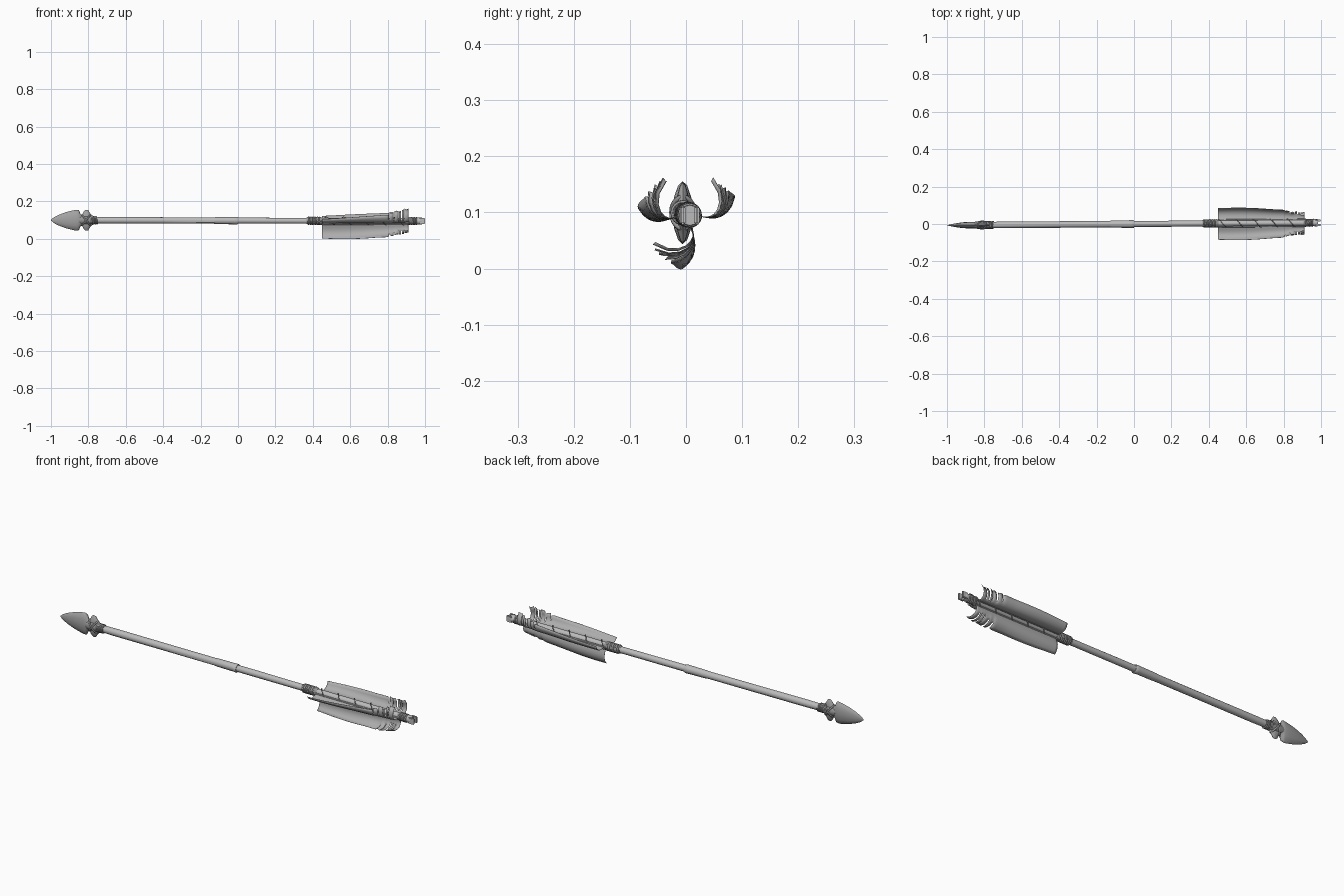
import bpy, bmesh, random
from math import sin, cos, pi, radians, copysign

if "Cube" in bpy.data.objects:
    bpy.data.objects.remove(bpy.data.objects["Cube"])

random.seed(4)


def tone(name, g):
    m = bpy.data.materials.new(name)
    m.diffuse_color = (g, g, g, 1)
    m.use_nodes = True
    m.node_tree.nodes["Principled BSDF"].inputs["Base Color"].default_value = m.diffuse_color
    return m


WOOD = tone("wood", .5)
STONE = tone("stone", .36)
CORD = tone("cord", .3)
VANE = tone("vane", .42)


def axis(x):
    # slightly skewed centre line of the arrow
    return 0.007 * x, 0.0975 - 0.0025 * x


def finish(name, bm, mat, angle=40):
    bmesh.ops.recalc_face_normals(bm, faces=bm.faces)
    me = bpy.data.meshes.new(name)
    bm.to_mesh(me)
    bm.free()
    me.materials.append(mat)
    ob = bpy.data.objects.new(name, me)
    bpy.context.collection.objects.link(ob)
    bpy.ops.object.select_all(action='DESELECT')
    bpy.context.view_layer.objects.active = ob
    ob.select_set(True)
    bpy.ops.object.shade_smooth_by_angle(angle=radians(angle))
    return ob


def loft(name, stations, mat, sides=16, power=1.0, angle=40, jitter=0.0):
    # stations: (x, half width in y, half height in z)
    bm = bmesh.new()
    rings = []
    for x, ry, rz in stations:
        ay, az = axis(x)
        ring = []
        for i in range(sides):
            a = 2 * pi * i / sides
            c, s = cos(a), sin(a)
            k = 1 + random.uniform(-jitter, jitter)
            ring.append(bm.verts.new((x, ay + ry * k * copysign(abs(c) ** power, c),
                                      az + rz * k * s)))
        rings.append(ring)
    for r0, r1 in zip(rings, rings[1:]):
        for i in range(sides):
            j = (i + 1) % sides
            bm.faces.new((r0[i], r0[j], r1[j], r1[i]))
    bm.faces.new(rings[0])
    bm.faces.new(rings[-1])
    return finish(name, bm, mat, angle)


def cord(name, points, radius, mat=CORD, closed=False):
    cu = bpy.data.curves.new(name, 'CURVE')
    cu.dimensions = '3D'
    cu.bevel_depth = radius
    cu.bevel_resolution = 1
    cu.use_fill_caps = True
    cu.materials.append(mat)
    sp = cu.splines.new('POLY')
    sp.points.add(len(points) - 1)
    for p, co in zip(sp.points, points):
        p.co = (*co, 1)
    sp.use_cyclic_u = closed
    ob = bpy.data.objects.new(name, cu)
    bpy.context.collection.objects.link(ob)
    return ob


def helix(name, x0, x1, turns, r, radius, steps=16, wobble=0.0):
    pts = []
    n = int(turns * steps)
    for i in range(n + 1):
        a = 2 * pi * turns * i / n
        x = x0 + (x1 - x0) * i / n + wobble * sin(a)
        ay, az = axis(x)
        pts.append((x, ay + r * cos(a), az + r * sin(a)))
    return cord(name, pts, radius)


# Shaft in two lengths with a raised node between them
loft("front_shaft", [(x, r, r) for x, r in
     ((-0.86, .012), (-0.80, .016), (-0.70, .018), (-0.40, .0175), (-0.13, .018),
      (-0.115, .0195), (-0.02, .0205), (-0.005, .0215), (0.0, .019))], WOOD, 10, jitter=.03)
loft("rear_shaft", [(x, r, r) for x, r in
     ((-0.01, .0165), (0.1, .0165), (0.3, .016), (0.5, .016), (0.8, .016), (0.965, .017))],
     WOOD, 10, jitter=.02)

# Leaf-shaped stone head with notched tang and ears
loft("arrow_head",
     [(-1.0, .001, .002), (-0.985, .004, .015), (-0.96, .009, .028), (-0.92, .015, .043),
      (-0.88, .018, .053), (-0.86, .018, .056), (-0.85, .017, .053), (-0.842, .015, .032),
      (-0.828, .014, .028)], STONE, 12, power=1.15, angle=35)
loft("head_ears",
     [(-0.834, .013, .028), (-0.824, .013, .048), (-0.814, .013, .056), (-0.80, .012, .054),
      (-0.794, .011, .043), (-0.785, .011, .03), (-0.77, .009, .02)],
     STONE, 12, power=1.3, angle=35)

# Bindings behind the head
loft("head_binding", [(-0.85, .018, .02), (-0.83, .021, .024), (-0.80, .021, .024),
                      (-0.77, .02, .021), (-0.75, .0185, .0185)], CORD, 14)
helix("head_cord", -0.79, -0.752, 5, 0.0185, 0.004)
for side in (-1, 1):
    pts = []
    for i in range(20):
        a = 2 * pi * i / 20
        x = -0.812 + side * .022 * sin(a)
        ay, az = axis(x)
        pts.append((x, ay + .02 * cos(a), az + .028 * sin(a)))
    cord("crossed_cord", pts, .0045, CORD, True)

# Bindings before and behind the feathers
loft("front_binding", [(0.365, .017, .017), (0.375, .02, .02), (0.44, .021, .021),
                       (0.452, .017, .017)], CORD, 14)
helix("front_binding_cord", 0.372, 0.44, 7, 0.0185, 0.0045, wobble=.002)
loft("rear_binding", [(0.905, .017, .017), (0.915, .019, .019), (0.955, .019, .019),
                      (0.965, .017, .017)], CORD, 14)
helix("rear_binding_cord", 0.915, 0.958, 5, 0.0175, 0.0042, wobble=.002)
helix("spiral_thread", 0.45, 0.91, 5, 0.0205, 0.0022, 24)

# Nock with two prongs
loft("nock_base", [(0.955, .017, .017), (0.965, .019, .019), (0.98, .019, .019),
                   (0.983, .017, .018)], WOOD, 12)
for side in (-1, 1):
    bm = bmesh.new()
    bmesh.ops.create_cube(bm, size=1)
    ay, az = axis(0.985)
    for v in bm.verts:
        v.co = (0.985 + v.co.x * .03, ay + side * .0125 + v.co.y * .010, az + v.co.z * .033)
    bmesh.ops.bevel(bm, geom=bm.edges[:], offset=.003, segments=2, affect='EDGES')
    finish("nock_prong", bm, WOOD)


# Feathers: curled, twisting vanes split into separately curled barbs at the rear
def feather(name, root, bulge, front, rear, reach):
    cols, rows = 46, 8
    slits = {33: .75, 36: .62, 39: .4, 41: .5, 43: .4}
    curls = (0, .12, .3, .2, .4, .5)
    steps = [.35 if i in slits else 1 for i in range(cols)]

    def place(i, v, trim):
        u = sum(steps[:i]) / sum(steps)
        x = 0.45 + 0.462 * u
        ay, az = axis(x)
        width = reach - .015 + .004 * sin(pi * min(1, u * 1.6)) - .006 * u ** 3 - trim
        r = .015 + width * v
        barb = curls[sum(k < i for k in slits)]
        swing = (front + (rear - front) * .5 * u ** 1.3) * v ** 1.6
        swing += (rear - front) * barb * v ** 3
        a = radians(root + bulge * v * (1 - v) * 4 + swing)
        return x, ay + r * cos(a), az + r * sin(a)

    bm = bmesh.new()
    grid = []
    for i in range(cols + 1):
        trim = random.uniform(0, .01) if i > 32 else 0
        grid.append([bm.verts.new(place(i, j / rows, trim)) for j in range(rows + 1)])
    for i in range(cols):
        for j in range(rows):
            if j / rows < slits.get(i, 2):
                bm.faces.new((grid[i][j], grid[i + 1][j], grid[i + 1][j + 1], grid[i][j + 1]))
    ob = finish(name, bm, VANE)
    mod = ob.modifiers.new("thickness", 'SOLIDIFY')
    mod.thickness = .0015
    mod.offset = 0
    # Quill along the shaft
    quill = []
    for i in range(9):
        x = 0.43 + 0.49 * i / 8
        ay, az = axis(x)
        quill.append((x, ay + .018 * cos(radians(root)), az + .018 * sin(radians(root))))
    cord(name + "_quill", quill, .004, VANE)


feather("left_feather", 186, 12, -12, -62, .087)
feather("right_feather", -4, -10, 22, 62, .085)
feather("lower_feather", 280, 8, -14, -62, .094)
